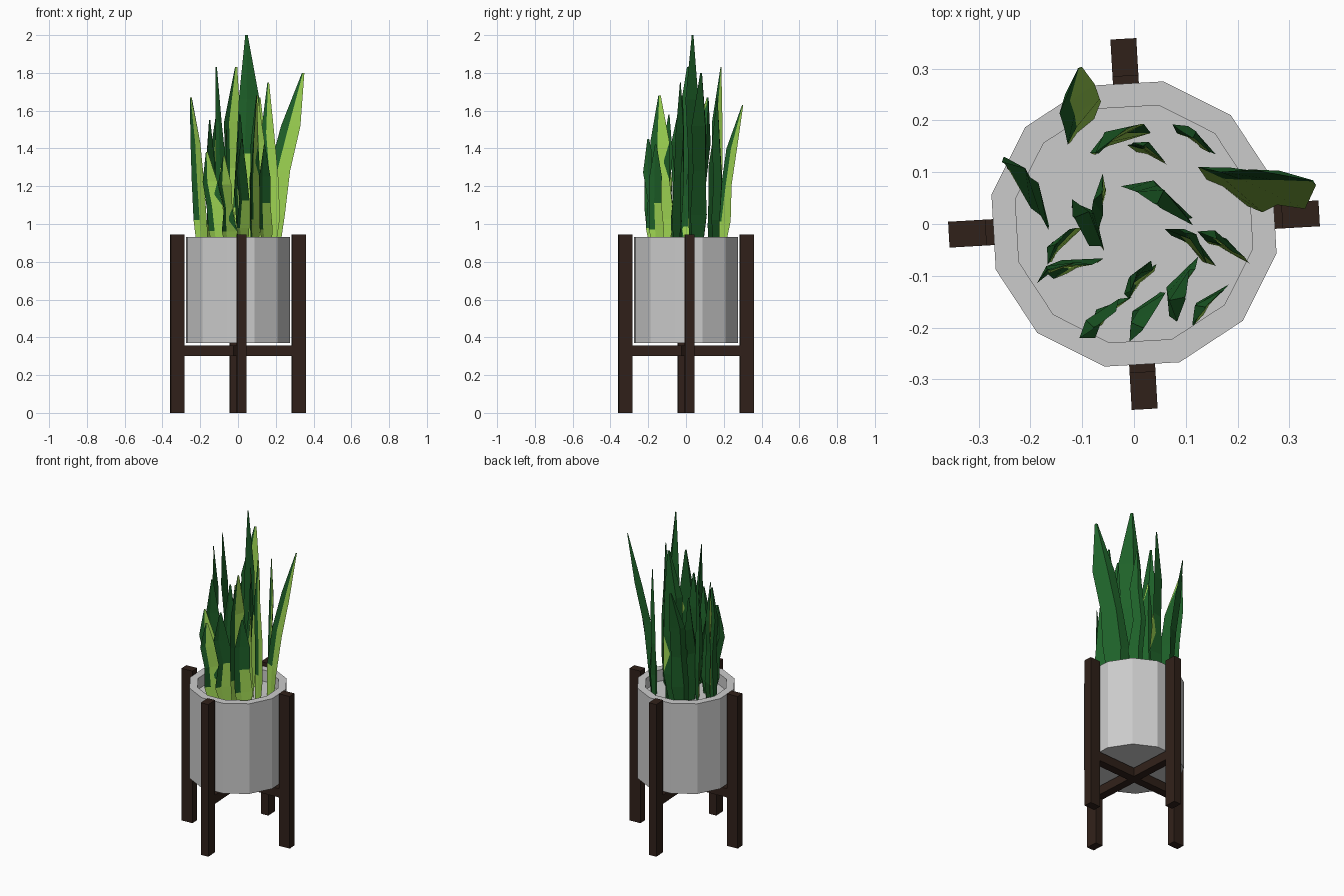
import bpy, bmesh, math, random
from mathutils import Vector, Matrix

if "Cube" in bpy.data.objects:
    bpy.data.objects.remove(bpy.data.objects["Cube"])

random.seed(4)


def material(name, rgb):
    m = bpy.data.materials.new(name)
    m.diffuse_color = (*rgb, 1)
    m.use_nodes = True
    m.node_tree.nodes["Principled BSDF"].inputs["Base Color"].default_value = m.diffuse_color
    return m


WOOD = material("dark_wood", (0.03, 0.015, 0.01))
DARK = material("leaf_dark", (0.013, 0.12, 0.022))
LIME = material("leaf_lime", (0.36, 0.70, 0.09))


def finish(bm, name, *mats):
    bmesh.ops.recalc_face_normals(bm, faces=bm.faces)
    me = bpy.data.meshes.new(name)
    bm.to_mesh(me)
    bm.free()
    for m in mats:
        me.materials.append(m)
    ob = bpy.data.objects.new(name, me)
    bpy.context.collection.objects.link(ob)
    return ob


def box(name, size, centre, turn):
    bm = bmesh.new()
    bmesh.ops.create_cube(bm, size=1)
    bmesh.ops.scale(bm, vec=size, verts=bm.verts)
    bmesh.ops.translate(bm, vec=centre, verts=bm.verts)
    bmesh.ops.rotate(bm, matrix=Matrix.Rotation(turn, 3, 'Z'), verts=bm.verts)
    return finish(bm, name, WOOD)


# Pot: twelve-sided lathe profile with a rim and a recessed soil floor
bm = bmesh.new()
rings = []
for r, z in [(0.281, 0.37), (0.281, 0.93), (0.234, 0.93), (0.234, 0.86)]:
    rings.append([bm.verts.new((r * math.cos(a), r * math.sin(a), z))
                  for a in (math.radians(18.3 + 30 * k) for k in range(12))])
for lo, hi in zip(rings, rings[1:]):
    for k in range(12):
        bm.faces.new((lo[k], lo[(k + 1) % 12], hi[(k + 1) % 12], hi[k]))
bm.faces.new(rings[0])
bm.faces.new(rings[-1])
finish(bm, "pot")

# Stand: four legs and two crossing bars, turned slightly
TURN = math.radians(3.3)
for k in range(4):
    box(f"stand_leg_{k + 1}", (0.072, 0.05, 0.945), (0.322, 0, 0.4725),
        TURN + k * math.pi / 2)
for k in range(2):
    box(f"stand_crossbar_{k + 1}", (0.58, 0.05, 0.055), (0, 0, 0.328),
        TURN + k * math.pi / 2)


# Leaves: folded diamond section, lime on the front and dark on the back
def leaf(name, bx, by, tx, ty, tz, angle, width):
    base, tip = Vector((bx, by, 0.86)), Vector((tx, ty, tz))
    all_dark, width = width < 0, abs(width)
    bm = bmesh.new()
    rows = []
    for i, (t, w) in enumerate([(0, 0.6), (0.2, 0.95), (0.45, 0.8),
                                (0.70, 0.8), (1, 0.10)]):
        a = math.radians(angle + (random.uniform(-12, 12) if i else 0))
        u = Vector((math.cos(a), math.sin(a), 0))
        n = Vector((math.sin(a), -math.cos(a), 0))
        p = base.lerp(tip, t ** 1.6)
        p.z = base.z + (tip.z - base.z) * t
        if 0 < i < 4:
            p += u * random.uniform(-0.014, 0.014)
        h = width * w / 2
        fold = -0.22 * h
        rows.append([bm.verts.new(q) for q in (
            p - u * h, p + n * (fold + 0.09 * h) - u * h * 0.3,
            p + u * h, p + n * (fold - 0.25 * h) - u * h * 0.3)])
    for i, (lo, hi) in enumerate(zip(rows, rows[1:])):
        for k in range(4):
            f = bm.faces.new((lo[k], lo[(k + 1) % 4], hi[(k + 1) % 4], hi[k]))
            lime = k == 1 or (k == 0 and i < 1)
            f.material_index = int(lime and not (all_dark and i > 1))
    bm.faces.new(rows[0])
    bm.faces.new(rows[-1])
    finish(bm, name, DARK, LIME)


# base x, base y, tip x, tip y, tip z, facing angle, width (negative = dark)
LEAVES = [
    (-0.19, 0.03, -0.25, 0.115, 1.67, -52, 0.14),
    (-0.10, 0.18, -0.105, 0.30, 1.63, 45, 0.11),
    (-0.04, 0.15, -0.01, 0.185, 1.83, 25, 0.13),
    (-0.09, 0.00, -0.115, 0.01, 1.83, -60, -0.12),
    (-0.06, 0.03, -0.06, 0.06, 1.50, 80, 0.10),
    (-0.14, -0.05, -0.15, -0.04, 1.55, 50, -0.10),
    (-0.10, -0.085, -0.165, -0.09, 1.38, 20, 0.11),
    (0.05, 0.04, 0.045, 0.035, 2.00, -27, -0.16),
    (0.18, 0.06, 0.345, 0.08, 1.80, -33, 0.16),
    (0.11, 0.16, 0.115, 0.165, 1.67, -30, 0.09),
    (0.03, 0.13, 0.02, 0.15, 1.50, -20, 0.09),
    (0.11, -0.05, 0.10, -0.02, 1.68, -45, 0.11),
    (0.17, -0.05, 0.16, -0.03, 1.75, -25, 0.10),
    (-0.04, -0.17, -0.075, -0.20, 1.36, 48, 0.11),
    (0.02, -0.11, 0.01, -0.09, 1.58, 45, -0.09),
    (0.035, -0.16, 0.02, -0.20, 1.45, 60, -0.11),
    (0.09, -0.13, 0.10, -0.14, 1.68, 70, 0.13),
    (0.155, -0.15, 0.14, -0.16, 1.42, 50, -0.11),
]
for k, row in enumerate(LEAVES):
    leaf(f"leaf_{k + 1:02d}", *row)
